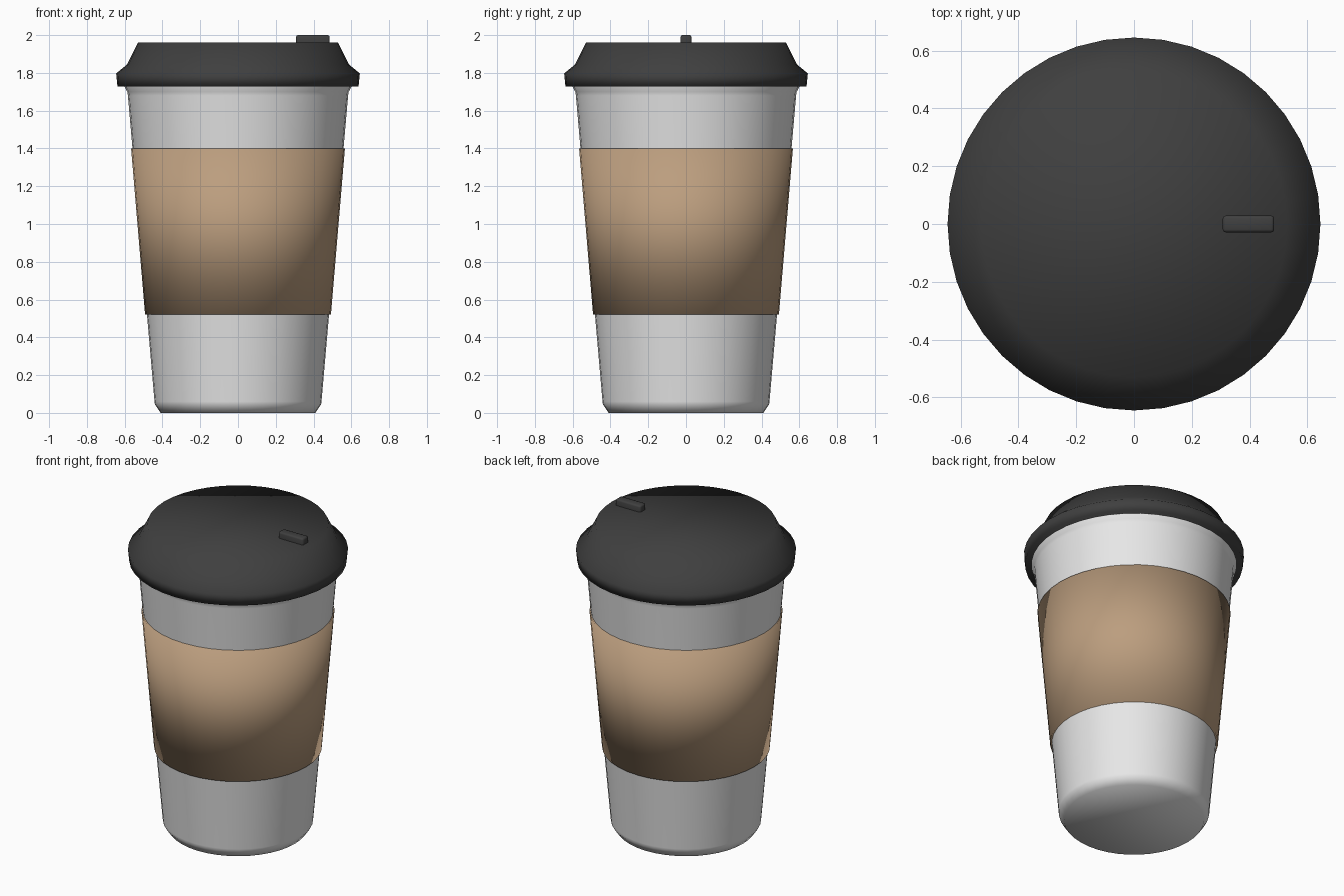
import bpy
import bmesh
from math import cos, sin, tau

SIDES = 40

cube = bpy.data.objects.get("Cube")
if cube:
    bpy.data.objects.remove(cube, do_unlink=True)


def make_material(name, colour, roughness):
    mat = bpy.data.materials.new(name)
    mat.use_nodes = True
    mat.diffuse_color = (*colour, 1)
    bsdf = mat.node_tree.nodes["Principled BSDF"]
    bsdf.inputs["Base Color"].default_value = (*colour, 1)
    bsdf.inputs["Roughness"].default_value = roughness
    return mat


def add_object(name, bm, mat):
    bmesh.ops.recalc_face_normals(bm, faces=bm.faces)
    for face in bm.faces:
        face.smooth = True
    mesh = bpy.data.meshes.new(name)
    bm.to_mesh(mesh)
    bm.free()
    mesh.materials.append(mat)
    obj = bpy.data.objects.new(name, mesh)
    bpy.context.scene.collection.objects.link(obj)
    return obj


def lathe(name, profile, mat):
    """Closed turned solid from (radius, height) points, bottom to top."""
    bm = bmesh.new()
    rings = [[bm.verts.new((r * cos(tau * i / SIDES), r * sin(tau * i / SIDES), z))
              for i in range(SIDES)] for r, z in profile]
    for low, high in zip(rings, rings[1:]):
        for i in range(SIDES):
            j = (i + 1) % SIDES
            bm.faces.new((low[i], low[j], high[j], high[i]))
    bm.faces.new(rings[0][::-1])
    bm.faces.new(rings[-1])
    return add_object(name, bm, mat)


white = make_material("white paper", (0.8, 0.8, 0.8), 0.5)
brown = make_material("brown cardboard", (0.5, 0.34, 0.21), 0.8)
black = make_material("black plastic", (0.05, 0.05, 0.05), 0.4)

# Tapered cup with a chamfered foot and a flared lip
lathe("cup", [(0.41, 0), (0.44, 0.045), (0.442, 0.06), (0.583, 1.68),
              (0.586, 1.70), (0.60, 1.725), (0.60, 1.74)], white)

# Cardboard sleeve
lathe("sleeve", [(0.492, 0.52), (0.566, 1.40)], brown)

# Lid with overhanging rim and stepped shoulder
lathe("lid", [(0.638, 1.727), (0.645, 1.797), (0.587, 1.845), (0.53, 1.96)], black)

# Raised sip tab on the lid
bm = bmesh.new()
bmesh.ops.create_cube(bm, size=1)
bmesh.ops.scale(bm, vec=(0.178, 0.058, 0.08), verts=bm.verts)
bmesh.ops.bevel(bm, geom=bm.edges[:], offset=0.01, segments=2, profile=0.5,
                affect='EDGES')
tab = add_object("sip_tab", bm, black)
tab.location = (0.396, 0, 1.96)
